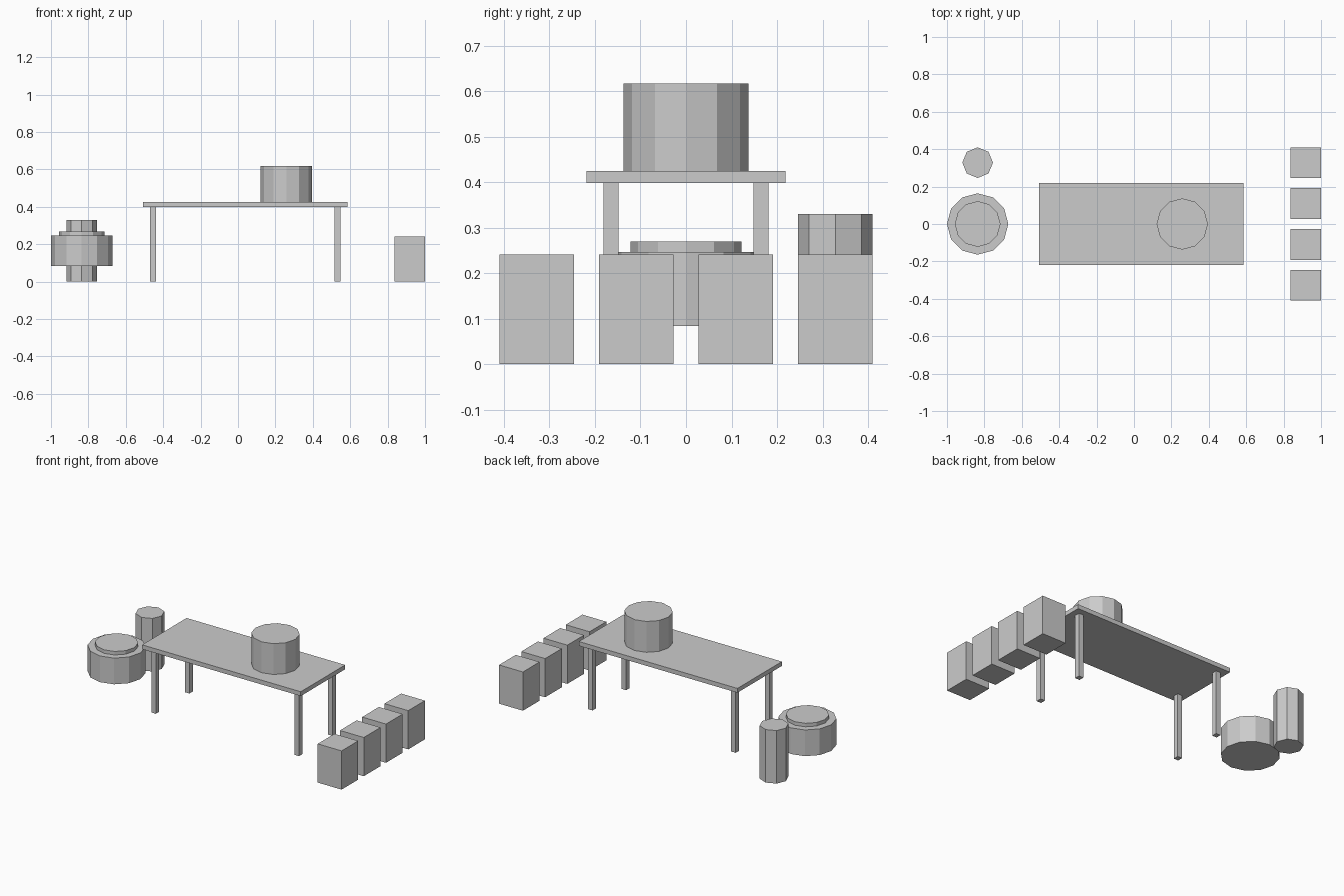
import bpy
import bmesh
from mathutils import Matrix

cube = bpy.data.objects.get("Cube")
if cube:
    bpy.data.objects.remove(cube, do_unlink=True)

# Single plain grey material
grey = bpy.data.materials.new("plain grey")
grey.use_nodes = True
colour = (0.6, 0.6, 0.6, 1.0)
grey.diffuse_color = colour
grey.node_tree.nodes["Principled BSDF"].inputs["Base Color"].default_value = colour


def finish(name, bm, location):
    mesh = bpy.data.meshes.new(name)
    bm.to_mesh(mesh)
    bm.free()
    mesh.materials.append(grey)
    obj = bpy.data.objects.new(name, mesh)
    obj.location = location
    bpy.context.collection.objects.link(obj)
    return obj


def box(name, x, y, bottom, size):
    bm = bmesh.new()
    bmesh.ops.create_cube(bm, size=1, matrix=Matrix.Diagonal((*size, 1)))
    return finish(name, bm, (x, y, bottom + size[2] / 2))


def drum(name, x, y, bottom, top, radius, sides):
    # Flat-sided cylinder with a corner on each axis
    bm = bmesh.new()
    bmesh.ops.create_cone(bm, cap_ends=True, segments=sides, radius1=radius,
                          radius2=radius, depth=top - bottom)
    return finish(name, bm, (x, y, (bottom + top) / 2))


# Table: thin top on four square legs
table_x = 0.039
box("table_top", table_x, 0, 0.398, (1.092, 0.437, 0.027))
for side, sx in (("left", 1), ("right", -1)):
    for end, sy in (("back", 1), ("front", -1)):
        box(f"table_leg_{end}_{side}", table_x + sx * 0.493, sy * 0.165, 0,
            (0.031, 0.033, 0.398))

# Pot standing on the table
drum("table_pot", 0.258, 0, 0.425, 0.617, 0.137, 12)

# Raised basin with its lid, and the slim barrel behind it
drum("basin", -0.836, 0, 0.084, 0.247, 0.164, 12)
drum("basin_lid", -0.836, 0, 0.247, 0.269, 0.122, 12)
drum("slim_barrel", -0.836, 0.328, 0, 0.33, 0.082, 8)

# Row of four crates
for i in range(4):
    box(f"crate_{i + 1}", 0.918, (i - 1.5) * 0.2185, 0, (0.164, 0.164, 0.241))
